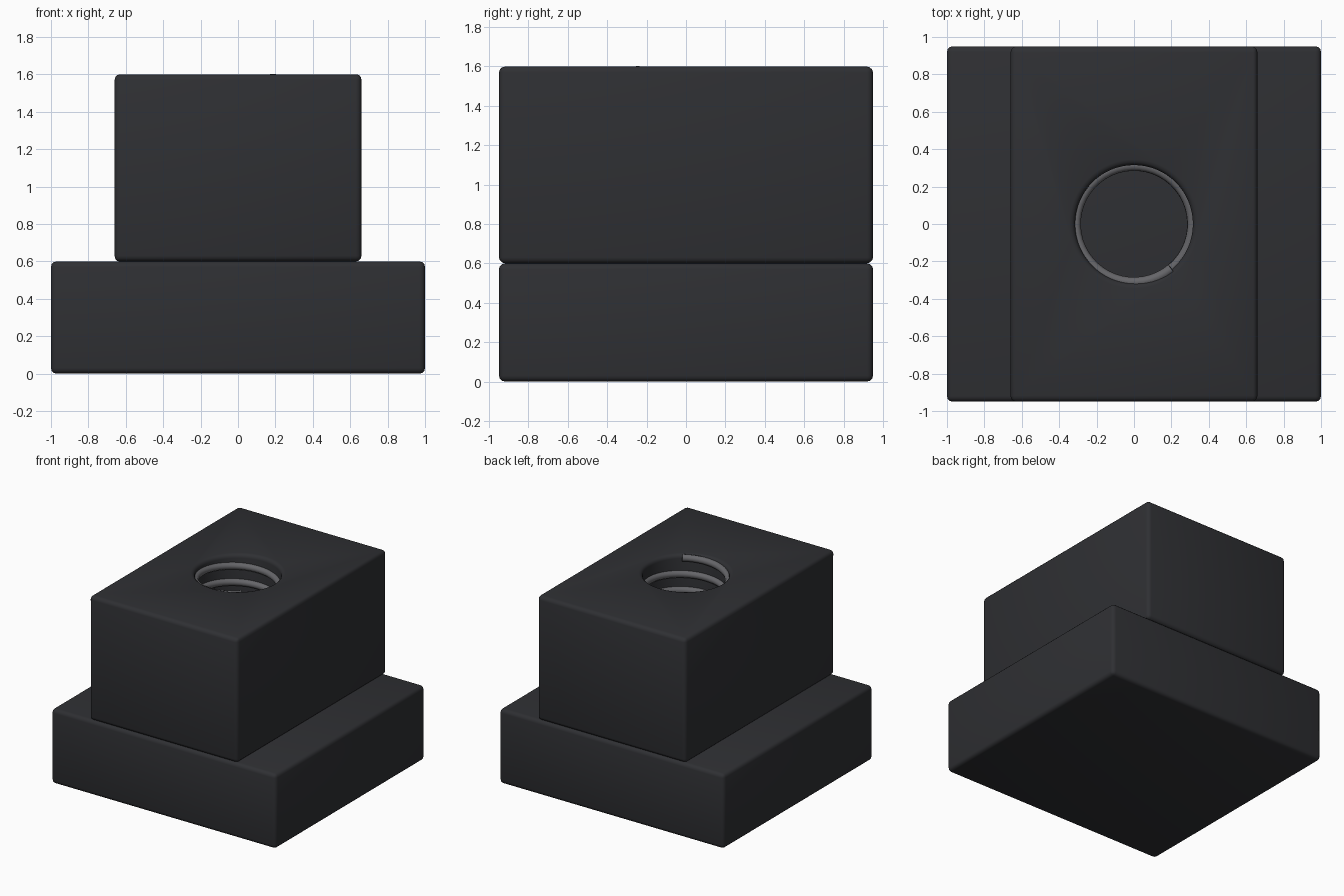
import bpy
from math import cos, sin, pi, radians

if "Cube" in bpy.data.objects:
    bpy.data.objects.remove(bpy.data.objects["Cube"])


def material(name, rgb):
    m = bpy.data.materials.new(name)
    m.diffuse_color = (*rgb, 1)
    m.use_nodes = True
    m.node_tree.nodes["Principled BSDF"].inputs["Base Color"].default_value = m.diffuse_color
    return m


dark = material("black_oxide", (0.028, 0.029, 0.033))
steel = material("thread_steel", (0.13, 0.13, 0.14))


def block(name, size, z0, hole=None):
    """Box standing on z0, optional drilled hole, softly rounded edges."""
    bpy.ops.mesh.primitive_cube_add(size=1, location=(0, 0, z0 + size[2] / 2))
    ob = bpy.context.object
    ob.name = name
    ob.scale = size
    bpy.ops.object.transform_apply(location=False, rotation=False, scale=True)
    ob.data.materials.append(dark)
    if hole:
        cut = ob.modifiers.new("drill", 'BOOLEAN')
        cut.object = hole
        cut.solver = 'EXACT'
    bev = ob.modifiers.new("rounding", 'BEVEL')
    bev.width = 0.03
    bev.segments = 3
    bev.limit_method = 'ANGLE'
    for m in list(ob.modifiers):
        bpy.ops.object.modifier_apply(modifier=m.name)
    bpy.ops.object.shade_smooth_by_angle(angle=radians(35))
    return ob


# Drill for the threaded hole
bpy.ops.mesh.primitive_cylinder_add(vertices=64, radius=0.315, depth=1.4, location=(0, 0, 1.1))
drill = bpy.context.object
drill.name = "hole_cutter"
drill.data.materials.append(dark)

# Wide flange and narrower drilled upper block
block("base_flange", (2, 1.9, 0.6), 0)
block("upper_block", (1.32, 1.9, 1.0), 0.6, drill)
bpy.data.objects.remove(drill)

# Helical thread lining the hole
pitch, turns, steps = 0.13, 7, 48
curve = bpy.data.curves.new("thread", 'CURVE')
curve.dimensions = '3D'
curve.bevel_depth = 0.028
curve.bevel_resolution = 2
curve.use_fill_caps = True
spline = curve.splines.new('POLY')
n = turns * steps
spline.points.add(n)
for i, p in enumerate(spline.points):
    a = radians(-50) - 2 * pi * i / steps
    p.co = (0.312 * cos(a), 0.312 * sin(a), 1.575 - pitch * i / steps, 1)
spline.use_smooth = True
thread = bpy.data.objects.new("thread", curve)
bpy.context.collection.objects.link(thread)
curve.materials.append(steel)
